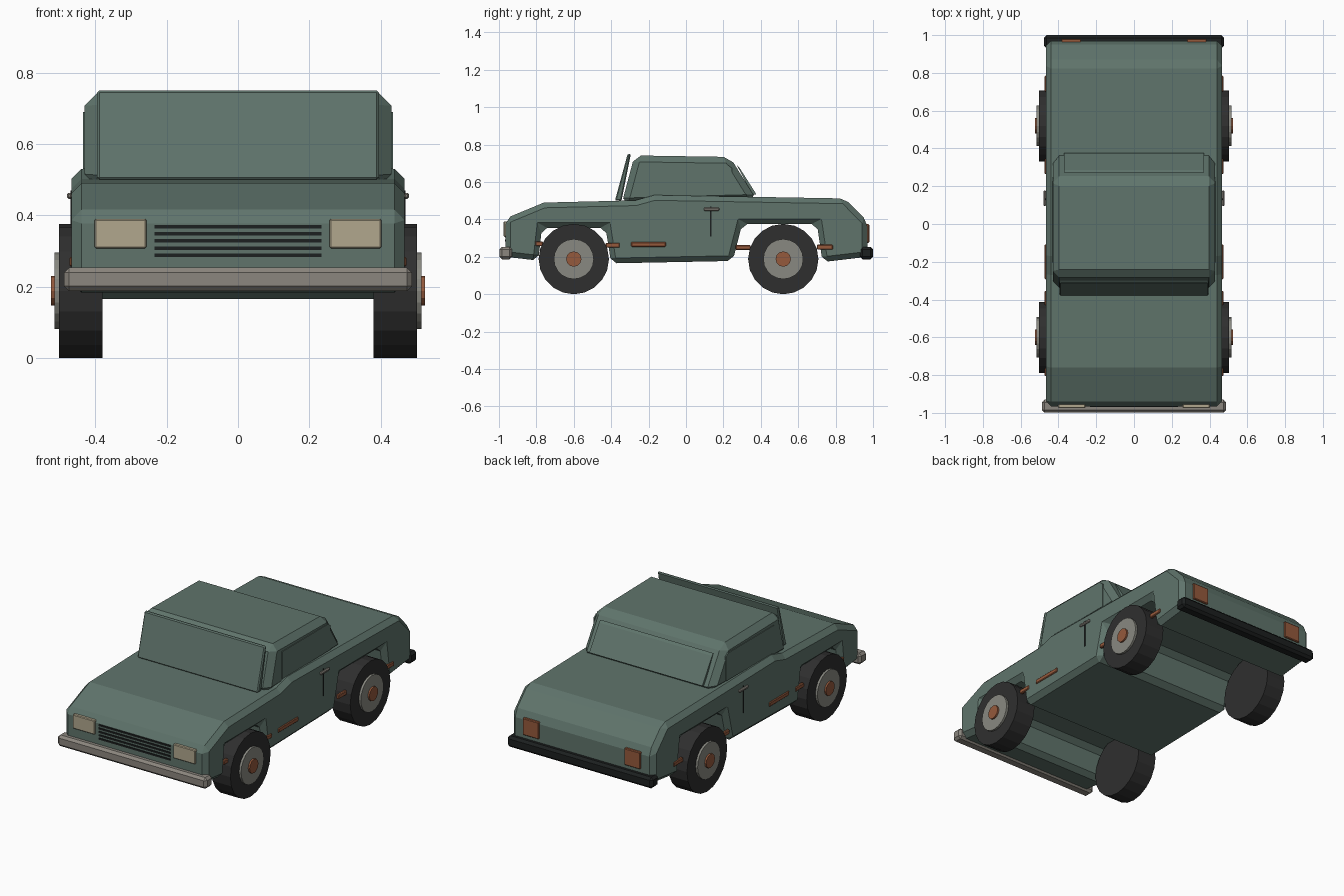
import bpy, bmesh, math
from mathutils import Matrix

cube = bpy.data.objects.get("Cube")
if cube:
    bpy.data.objects.remove(cube, do_unlink=True)


def material(name, rgb):
    m = bpy.data.materials.new(name)
    m.use_nodes = True
    m.diffuse_color = (*rgb, 1)
    bsdf = m.node_tree.nodes["Principled BSDF"]
    bsdf.inputs["Base Color"].default_value = (*rgb, 1)
    bsdf.inputs["Roughness"].default_value = 0.7
    return m


GREEN = material("sage_green_paint", (0.115, 0.175, 0.148))
RUBBER = material("black_rubber", (0.028, 0.028, 0.028))
HUB = material("grey_hub", (0.25, 0.25, 0.22))
CHROME = material("warm_grey_metal", (0.26, 0.24, 0.21))
LAMP = material("cream_lamp", (0.44, 0.39, 0.27))
ORANGE = material("burnt_orange", (0.30, 0.10, 0.045))
BLACK = material("dark_trim", (0.012, 0.014, 0.014))


def finish(name, bm, mat, bevel=0):
    bmesh.ops.recalc_face_normals(bm, faces=bm.faces)
    mesh = bpy.data.meshes.new(name)
    bm.to_mesh(mesh)
    bm.free()
    mesh.materials.append(mat)
    ob = bpy.data.objects.new(name, mesh)
    bpy.context.collection.objects.link(ob)
    if bevel:
        mod = ob.modifiers.new("chamfer", "BEVEL")
        mod.width = bevel
        mod.segments = 1
        mod.limit_method = "ANGLE"
        mod.angle_limit = math.radians(30)
    return ob


def prism(name, profile, x0, x1, mat, bevel=0):
    """Extrude a (y, z) side profile from x0 to x1."""
    bm = bmesh.new()
    face = bm.faces.new([bm.verts.new((x0, y, z)) for y, z in profile])
    ext = bmesh.ops.extrude_face_region(bm, geom=[face])["geom"]
    verts = [v for v in ext if isinstance(v, bmesh.types.BMVert)]
    bmesh.ops.translate(bm, verts=verts, vec=(x1 - x0, 0, 0))
    return finish(name, bm, mat, bevel)


def box(name, x, y, z, mat, bevel=0):
    """Box from (low, high) ranges on each axis."""
    return prism(name, [(y[0], z[0]), (y[1], z[0]), (y[1], z[1]), (y[0], z[1])],
                 x[0], x[1], mat, bevel)


def disc(name, side, x0, x1, y, radius, mat, sides=20, bevel=0):
    """Cylinder lying along x, between x0 and x1 on the given side."""
    bm = bmesh.new()
    place = (Matrix.Translation((side * (x0 + x1) / 2, y, 0.188))
             @ Matrix.Rotation(math.pi / 2, 4, "Y"))
    bmesh.ops.create_cone(bm, cap_ends=True, segments=sides, radius1=radius,
                          radius2=radius, depth=x1 - x0, matrix=place)
    return finish(name, bm, mat, bevel)


# Body with wheel arches running across the full width
prism("body", [
    (-0.965, 0.20), (-0.965, 0.405), (-0.76, 0.49), (-0.27, 0.502), (-0.17, 0.53),
    (0.85, 0.512), (0.97, 0.39), (0.97, 0.20),
    (0.73, 0.172), (0.70, 0.375), (0.30, 0.375), (0.25, 0.178),
    (-0.40, 0.165), (-0.43, 0.355), (-0.77, 0.355), (-0.79, 0.18),
], -0.467, 0.467, GREEN, 0.028)

# Cab, windscreen and rear window
prism("cab", [(-0.345, 0.48), (-0.275, 0.742), (0.235, 0.734), (0.38, 0.50)],
      -0.43, 0.43, GREEN, 0.034)
prism("windscreen", [(-0.38, 0.50), (-0.312, 0.75), (-0.295, 0.75), (-0.345, 0.50)],
      -0.395, 0.395, GREEN, 0.006)
prism("rear_window", [(0.272, 0.69), (0.285, 0.678), (0.376, 0.535), (0.355, 0.53)],
      -0.37, 0.37, GREEN)

# Front lights and grille slots
for i in range(5):
    z = 0.288 + i * 0.02
    box("grille_slot", (-0.234, 0.234), (-0.969, -0.96), (z - 0.005, z + 0.005), BLACK)

# Bumpers
box("front_bumper", (-0.488, 0.488), (-0.998, -0.93), (0.187, 0.253), CHROME, 0.014)
box("rear_bumper", (-0.476, 0.476), (0.93, 1.0), (0.187, 0.253), BLACK, 0.014)

for side, label in ((1, "left"), (-1, "right")):
    def span(a, b):
        return sorted((side * a, side * b))

    # Lamps
    box(label + "_headlight", span(0.257, 0.402), (-0.975, -0.95), (0.307, 0.39), LAMP, 0.004)
    box(label + "_tail_light", span(0.28, 0.385), (0.955, 0.98), (0.275, 0.375), ORANGE, 0.004)

    # Side window
    prism(label + "_side_window", [(-0.205, 0.53), (-0.205, 0.69), (0.225, 0.69),
                                   (0.245, 0.675), (0.245, 0.53)],
          *span(0.427, 0.434), GREEN)

    # Door seam and handle
    box(label + "_door_seam", span(0.463, 0.47), (0.127, 0.135), (0.31, 0.47), BLACK)
    box(label + "_door_handle", span(0.465, 0.48), (0.095, 0.178), (0.446, 0.463), CHROME, 0.005)

    # Orange side trim, broken by the wheels
    for y0, y1, z in ((-0.805, -0.765, 0.27), (-0.43, -0.355, 0.262), (-0.293, -0.108, 0.266),
                      (0.265, 0.345, 0.25), (0.70, 0.785, 0.252)):
        box(label + "_side_trim", span(0.455, 0.473), (y0, y1), (z - 0.013, z + 0.013), ORANGE, 0.004)

    # Wheels
    for y, end in ((-0.6, "front"), (0.52, "rear")):
        wheel = f"{label}_{end}_"
        disc(wheel + "tyre", side, 0.38, 0.502, y, 0.188, RUBBER)
        disc(wheel + "hub", side, 0.49, 0.515, y, 0.107, HUB)
        disc(wheel + "hub_cap", side, 0.50, 0.525, y, 0.041, ORANGE, 12)
